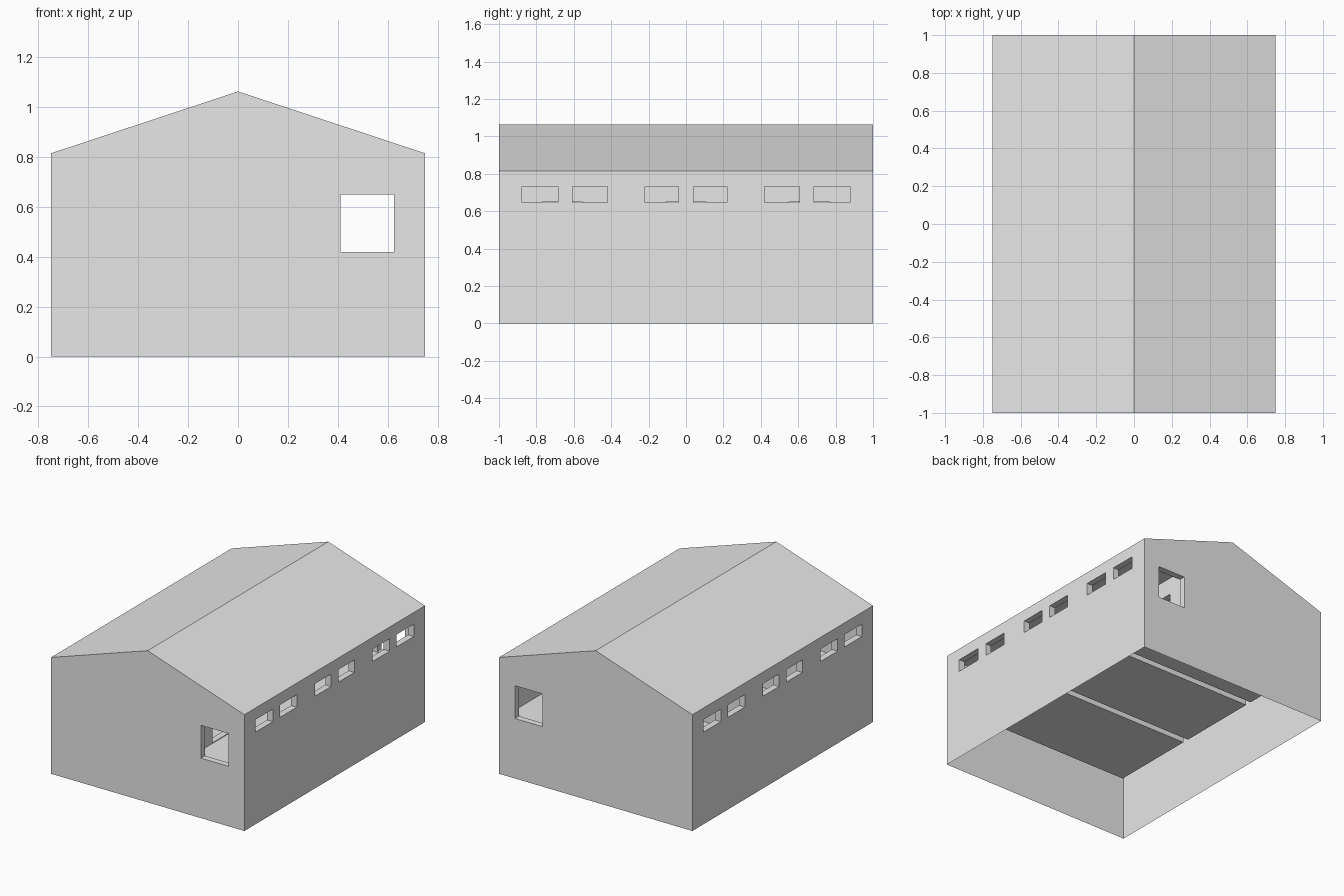
import bpy
import bmesh

# Remove the default cube
cube = bpy.data.objects.get("Cube")
if cube:
    bpy.data.objects.remove(cube, do_unlink=True)

HALF_W, HALF_L = 0.75, 1.0
EAVE, RIDGE = 0.815, 1.063
WALL = 0.045
FLOOR, CEILING = 0.415, 0.77
SILL, HEAD = 0.42, 0.65            # doors
WIN_LOW, WIN_HIGH = 0.646, 0.733   # side windows
PART_X = 0.295                     # room side of the corridor wall

grey = bpy.data.materials.new("plain grey")
grey.use_nodes = True
colour = (0.8, 0.8, 0.8, 1.0)
grey.diffuse_color = colour
grey.node_tree.nodes["Principled BSDF"].inputs["Base Color"].default_value = colour


def make_object(name, bm):
    bmesh.ops.recalc_face_normals(bm, faces=bm.faces)
    mesh = bpy.data.meshes.new(name)
    bm.to_mesh(mesh)
    bm.free()
    mesh.materials.append(grey)
    obj = bpy.data.objects.new(name, mesh)
    bpy.context.scene.collection.objects.link(obj)
    return obj


def add_box(bm, x, y, z):
    """Box spanning the (low, high) pairs x, y and z."""
    verts = bmesh.ops.create_cube(bm, size=1)["verts"]
    for v in verts:
        v.co = [(lo + hi) / 2 + c * (hi - lo)
                for c, (lo, hi) in zip(v.co, (x, y, z))]


# Gabled hall, extruded along its length
bm = bmesh.new()
profile = [(-HALF_W, 0), (HALF_W, 0), (HALF_W, EAVE), (0, RIDGE), (-HALF_W, EAVE)]
gable = bm.faces.new([bm.verts.new((x, -HALF_L, z)) for x, z in profile])
ext = bmesh.ops.extrude_face_region(bm, geom=[gable], use_keep_orig=True)
new_verts = [g for g in ext["geom"] if isinstance(g, bmesh.types.BMVert)]
bmesh.ops.translate(bm, verts=new_verts, vec=(0, 2 * HALF_L, 0))
hall = make_object("hall", bm)

# Three rooms in a row and a corridor along the +x side
inner_x, inner_y = HALF_W - WALL, HALF_L - WALL
rooms = bmesh.new()
height = (FLOOR, CEILING)
for y in ((-inner_y, -0.34), (-0.295, 0.295), (0.34, inner_y)):
    add_box(rooms, (-inner_x, PART_X), y, height)
add_box(rooms, (PART_X + WALL, inner_x), (-inner_y, inner_y), height)
room_cutter = make_object("room_cutter", rooms)

# Side windows, gable doorways and room doors
openings = bmesh.new()
for side in (-1, 1):
    x = sorted((side * (inner_x - 0.02), side * (HALF_W + 0.02)))
    for end in (-1, 1):
        for near, far in ((0.04, 0.218), (0.42, 0.607), (0.685, 0.876)):
            add_box(openings, x, sorted((end * near, end * far)), (WIN_LOW, WIN_HIGH))
    y = sorted((side * (inner_y - 0.02), side * (HALF_L + 0.02)))
    add_box(openings, (0.412, 0.626), y, (SILL, HEAD))
for centre in (-0.66, 0, 0.66):
    add_box(openings, (PART_X - 0.02, PART_X + WALL + 0.02),
            (centre - 0.11, centre + 0.11), (SILL, HEAD))
opening_cutter = make_object("opening_cutter", openings)

# Carve the hall, then discard the cutters
bpy.context.view_layer.objects.active = hall
for cutter in (room_cutter, opening_cutter):
    cutter.hide_render = True
    mod = hall.modifiers.new(cutter.name, "BOOLEAN")
    mod.operation = "DIFFERENCE"
    mod.solver = "EXACT"
    mod.object = cutter
    bpy.ops.object.modifier_apply(modifier=mod.name)
    bpy.data.objects.remove(cutter, do_unlink=True)

# Leave the underside open
bm = bmesh.new()
bm.from_mesh(hall.data)
base = [f for f in bm.faces if all(v.co.z < 0.001 for v in f.verts)]
bmesh.ops.delete(bm, geom=base, context="FACES_ONLY")
bm.to_mesh(hall.data)
bm.free()
